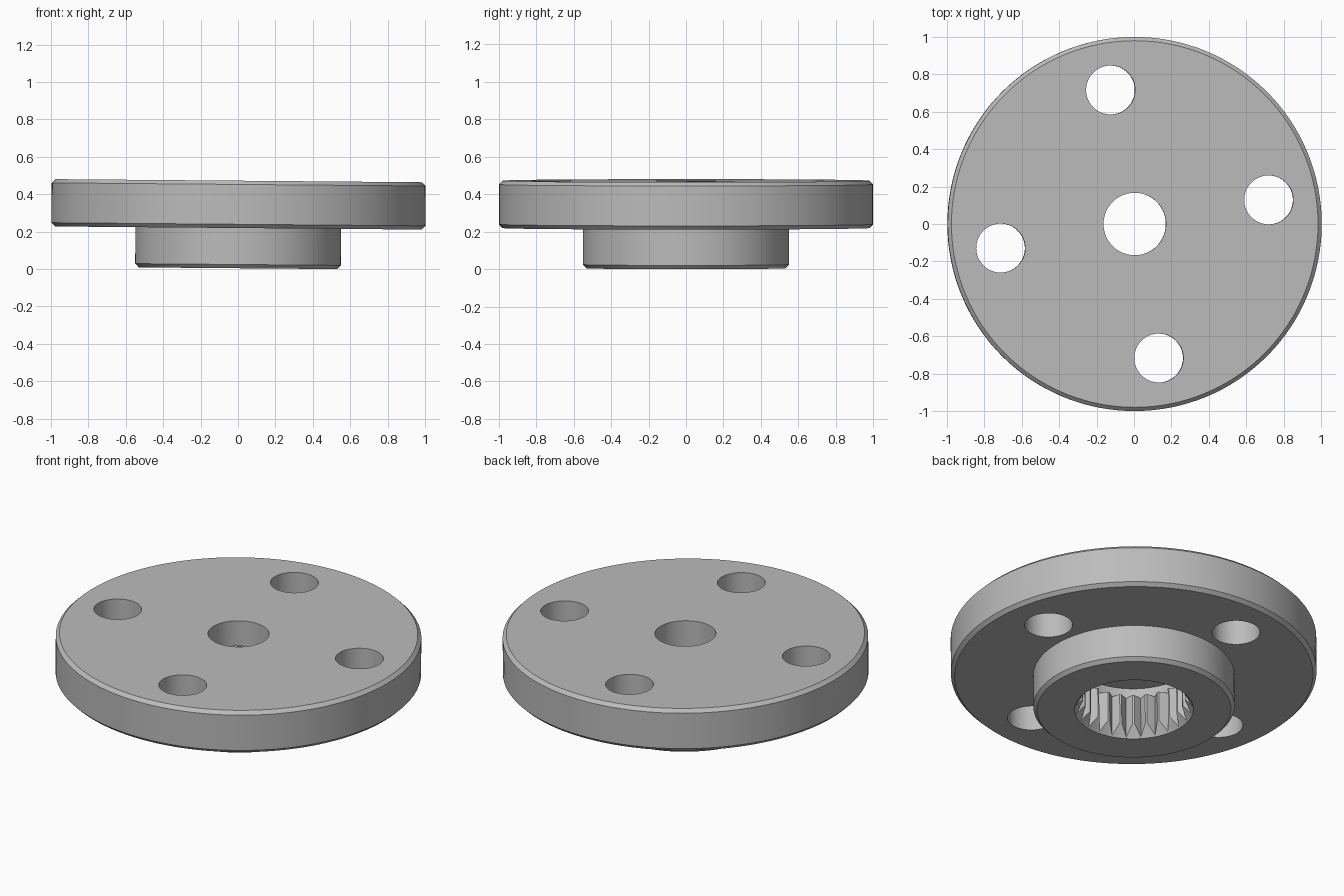
import bpy, bmesh
from math import sin, cos, pi, radians
from mathutils import Matrix, Vector

if "Cube" in bpy.data.objects:
    bpy.data.objects.remove(bpy.data.objects["Cube"], do_unlink=True)

TILT = 0.0085        # slight lean to the right
LIFT = 0.0045
TEETH = 25


def make_object(name, bm):
    bmesh.ops.recalc_face_normals(bm, faces=bm.faces)
    mesh = bpy.data.meshes.new(name)
    bm.to_mesh(mesh)
    bm.free()
    obj = bpy.data.objects.new(name, mesh)
    bpy.context.collection.objects.link(obj)
    return obj


def revolve(name, profile, steps=128):
    """Spin a closed (radius, height) outline about the z axis."""
    bm = bmesh.new()
    verts = [bm.verts.new((r, 0, z)) for r, z in profile]
    edges = [bm.edges.new((a, b)) for a, b in zip(verts, verts[1:] + verts[:1])]
    bmesh.ops.spin(bm, geom=verts + edges, cent=(0, 0, 0), axis=(0, 0, 1),
                   angle=2 * pi, steps=steps, use_merge=True)
    bmesh.ops.remove_doubles(bm, verts=bm.verts, dist=0.0001)
    return make_object(name, bm)


def prism(name, outline, bottom, top):
    bm = bmesh.new()
    face = bm.faces.new([bm.verts.new((x, y, bottom)) for x, y in outline])
    new = bmesh.ops.extrude_face_region(bm, geom=[face])["geom"]
    bmesh.ops.translate(bm, vec=(0, 0, top - bottom),
                        verts=[v for v in new if isinstance(v, bmesh.types.BMVert)])
    return make_object(name, bm)


def cut(target, cutter):
    cutter.hide_render = True
    mod = target.modifiers.new("cut", "BOOLEAN")
    mod.operation = "DIFFERENCE"
    mod.solver = "EXACT"
    mod.object = cutter
    bpy.context.view_layer.objects.active = target
    bpy.ops.object.modifier_apply(modifier=mod.name)
    bpy.data.objects.remove(cutter, do_unlink=True)


# Flange and hub with chamfered edges, screw bore, relief and lead-in cone
flange = revolve("splined_flange", [
    (0.167, 0.468), (0.98, 0.468), (1.0, 0.448), (1.0, 0.235), (0.98, 0.215),
    (0.55, 0.215), (0.55, 0.02), (0.53, 0.0), (0.325, 0.0), (0.28, 0.07),
    (0.28, 0.25), (0.325, 0.25), (0.325, 0.315), (0.167, 0.315)])

# Spline grooves inside the hub
star = []
for i in range(TEETH * 2):
    r = 0.32 if i % 2 else 0.274
    a = pi * i / TEETH
    star.append((r * cos(a), r * sin(a)))
cut(flange, prism("spline_cutter", star, -0.1, 0.28))

# Four bolt holes
for i in range(4):
    a = radians(10.2) + i * pi / 2
    ring = [(0.728 * cos(a) + 0.131 * cos(t * pi / 32),
             0.728 * sin(a) + 0.131 * sin(t * pi / 32)) for t in range(64)]
    cut(flange, prism("bolt_hole_cutter", ring, -0.1, 0.6))

# Lean and seat on the ground
flange.data.transform(Matrix.Translation((0, 0, LIFT)) @ Matrix.Rotation(TILT, 4, "Y"))

# Plain grey metal
grey = bpy.data.materials.new("grey_metal")
grey.use_nodes = True
grey.diffuse_color = (0.5, 0.5, 0.5, 1)
grey.node_tree.nodes["Principled BSDF"].inputs["Base Color"].default_value = (0.5, 0.5, 0.5, 1)
flange.data.materials.clear()
flange.data.materials.append(grey)
for poly in flange.data.polygons:
    poly.material_index = 0

bpy.ops.object.select_all(action="DESELECT")
flange.select_set(True)
bpy.context.view_layer.objects.active = flange
bpy.ops.object.shade_smooth_by_angle(angle=radians(25))
